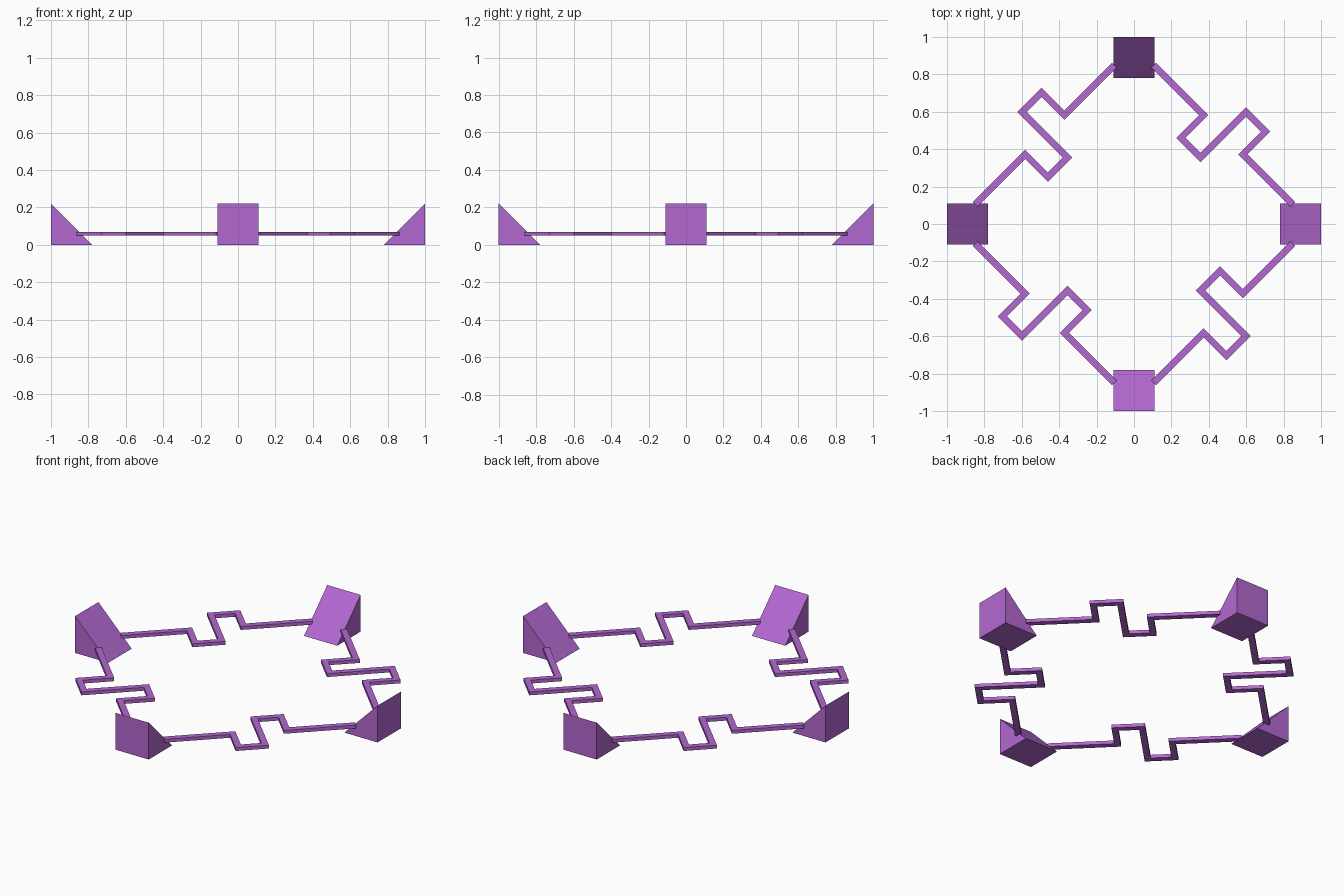
import bpy, math
from mathutils import Vector, Matrix

cube = bpy.data.objects.get("Cube")
if cube:
    bpy.data.objects.remove(cube, do_unlink=True)

purple = bpy.data.materials.new("purple")
purple.use_nodes = True
color = (0.45, 0.138, 0.63, 1.0)
purple.diffuse_color = color
purple.node_tree.nodes["Principled BSDF"].inputs["Base Color"].default_value = color

SIDES = ["front", "left", "back", "right"]


def add_mesh(name, verts, faces, angle):
    """Create a flat-shaded part, turned about the centre."""
    mesh = bpy.data.meshes.new(name)
    mesh.from_pydata([tuple(v) for v in verts], [], faces)
    mesh.transform(Matrix.Rotation(angle, 4, 'Z'))
    mesh.materials.append(purple)
    mesh.update()
    obj = bpy.data.objects.new(name, mesh)
    bpy.context.collection.objects.link(obj)
    return obj


def wedge(name, angle):
    """Triangular prism: upright outer wall, slope facing the centre."""
    profile = [(-1.0, 0.0), (-0.78, 0.0), (-1.0, 0.22)]   # y, z
    verts = [(x, y, z) for x in (-0.11, 0.11) for y, z in profile]
    faces = [(2, 1, 0), (3, 4, 5)]
    faces += [(i, (i + 1) % 3, (i + 1) % 3 + 3, i + 3) for i in range(3)]
    return add_mesh(name, verts, faces, angle)


def strip(name, angle):
    """Flat mitred bar with a double zigzag, linking two wedges."""
    half, low, high = 0.0175, 0.05, 0.07
    # Centre line: distance along the side, offset outward
    half_path = [(-0.527, 0), (-0.148, 0), (-0.148, -0.172), (0, -0.172)]
    path = half_path + [(-a, -b) for a, b in reversed(half_path)]
    pts = [Vector(p) for p in path]
    edge_pts = []
    for i, p in enumerate(pts):
        before = (p - pts[i - 1]).normalized() if i else None
        after = (pts[i + 1] - p).normalized() if i < len(pts) - 1 else None
        before, after = before or after, after or before
        n1, n2 = Vector((-before.y, before.x)), Vector((-after.y, after.x))
        miter = (n1 + n2) * half / (1 + n1.dot(n2))
        edge_pts.append((p + miter, p - miter))
    # Place the bar across the +x +y quarter
    r = math.sqrt(0.5)
    verts = []
    for a, b in edge_pts:
        for q, z in ((a, low), (a, high), (b, high), (b, low)):
            verts.append((0.4775 + (q.x + q.y) * r, 0.4775 + (q.y - q.x) * r, z))
    n = len(pts)
    faces = [(0, 1, 2, 3), (4 * n - 1, 4 * n - 2, 4 * n - 3, 4 * n - 4)]
    for s in range(n - 1):
        for k in range(4):
            a, b = 4 * s + k, 4 * s + (k + 1) % 4
            faces.append((a, a + 4, b + 4, b))
    return add_mesh(name, verts, faces, angle)


# Four corner wedges and four zigzag links, each a quarter turn apart
for i, side in enumerate(SIDES):
    wedge(side + "_wedge", i * math.pi / 2)
    strip("zigzag_strip_after_" + side, (i - 1) * math.pi / 2)
